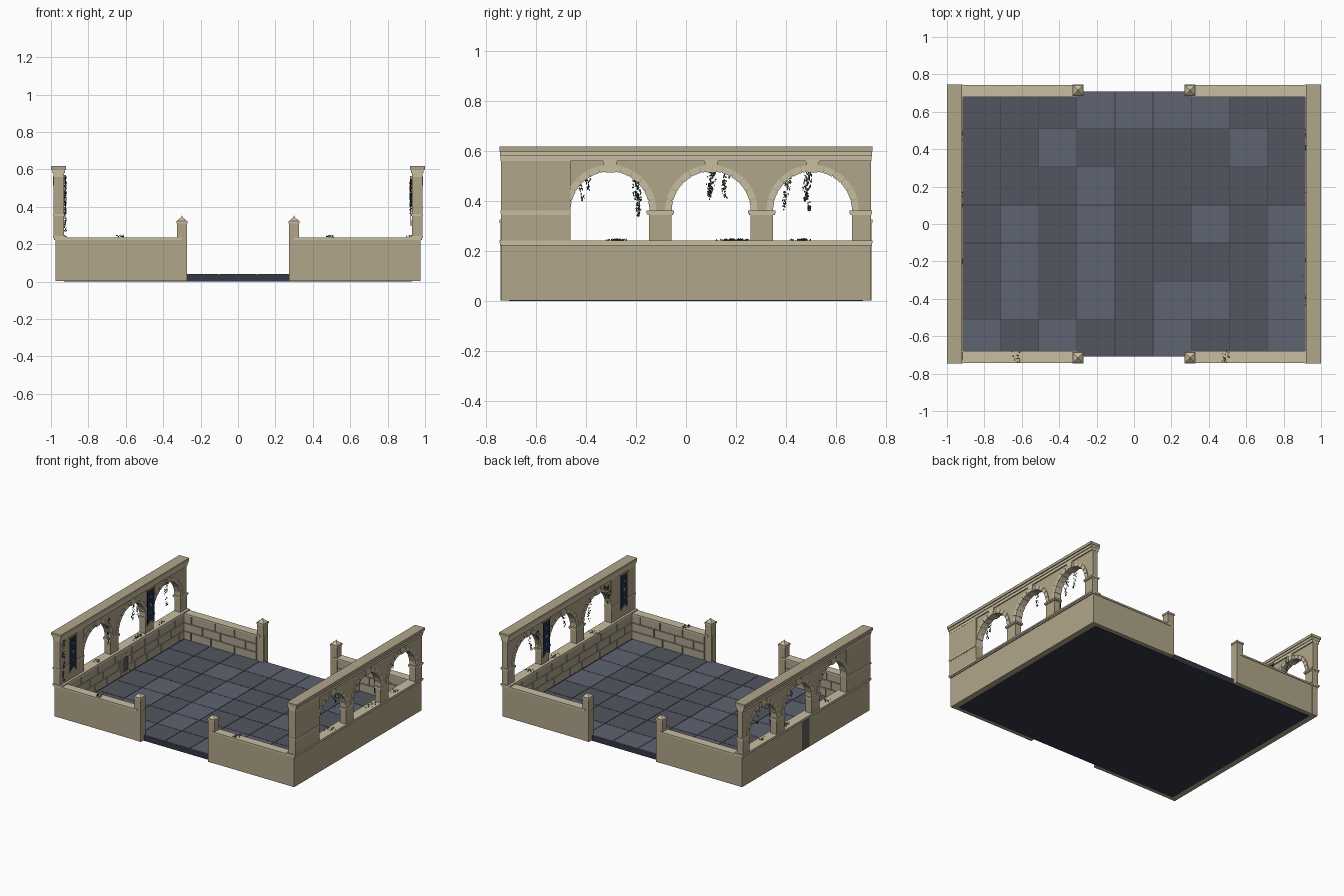
import bpy, bmesh, math, random
from mathutils import Vector, Euler

if "Cube" in bpy.data.objects:
    bpy.data.objects.remove(bpy.data.objects["Cube"])

random.seed(4)

def mat(name, r, g, b):
    m = bpy.data.materials.new(name)
    m.diffuse_color = (r, g, b, 1)
    m.use_nodes = True
    m.node_tree.nodes["Principled BSDF"].inputs["Base Color"].default_value = m.diffuse_color
    return m

STONE = mat("stone", 0.44, 0.38, 0.255)
TRIM = mat("pale_stone", 0.58, 0.51, 0.36)
BLOCK = mat("block_stone", 0.42, 0.37, 0.27)
SLAB = mat("slab", 0.035, 0.04, 0.06)
TILE_L = mat("tile_light", 0.11, 0.125, 0.165)
TILE_D = mat("tile_dark", 0.085, 0.092, 0.115)
NAVY = mat("navy_cloth", 0.015, 0.025, 0.08)
GOLD = mat("gold", 0.55, 0.36, 0.08)
LEAF = mat("leaf", 0.03, 0.06, 0.025)
DARK = mat("niche_shadow", 0.12, 0.11, 0.09)

def prism(bm, pts, x0, x1):
    """Extrude a (y, z) outline from x0 to x1."""
    a = [bm.verts.new((x0, y, z)) for y, z in pts]
    b = [bm.verts.new((x1, y, z)) for y, z in pts]
    bm.faces.new(a)
    bm.faces.new(b[::-1])
    for i in range(len(a)):
        j = (i + 1) % len(a)
        bm.faces.new((a[j], a[i], b[i], b[j]))

def box(bm, x0, x1, y0, y1, z0, z1):
    prism(bm, [(y0, z0), (y1, z0), (y1, z1), (y0, z1)], x0, x1)

def finish(bm, name, material):
    bmesh.ops.recalc_face_normals(bm, faces=bm.faces)
    me = bpy.data.meshes.new(name)
    bm.to_mesh(me)
    bm.free()
    me.materials.append(material)
    ob = bpy.data.objects.new(name, me)
    bpy.context.collection.objects.link(ob)
    return ob

def boxes(name, material, *dims):
    bm = bmesh.new()
    for d in dims:
        box(bm, *d)
    return finish(bm, name, material)

# floor slab and tiles
boxes("floor_slab", SLAB, (-0.93, 0.93, -0.708, 0.708, 0, 0.038))
P = 0.2033
rows = ["DDDLLLLDD", "DDLDDDDLD", "DDDLDDDDD", "DLDLDDLDL",
        "DLDLDDDDL", "DLDLDLLDL", "LDLDDLDDL"]
for key, m in (("L", TILE_L), ("D", TILE_D)):
    bm = bmesh.new()
    for r, row in enumerate(rows):
        for c, k in enumerate(row):
            if k == key:
                x, y = (c - 4) * P, (3 - r) * P
                h = P / 2 - 0.0015
                box(bm, x - h, x + h, max(y - h, -0.707), min(y + h, 0.707), 0.03, 0.042)
    finish(bm, "floor_tiles_" + key, m)

def block_spans(a, b, row):
    """Cut a wall length into staggered blocks."""
    cuts, t = [a], a + (0.09 if row % 2 else 0.18)
    while t < b - 0.05:
        cuts.append(t)
        t += random.uniform(0.14, 0.21)
    cuts.append(b)
    return [(p + 0.003, q - 0.003) for p, q in zip(cuts, cuts[1:])]

# arcade geometry
CENTRES = (-0.304, 0.101, 0.506)
SPRING, R_IN, R_OUT = 0.36, 0.158, 0.185
PIERS = ((-0.148, -0.058), (0.258, 0.348), (0.664, 0.74))

def arc(c, r, a0, a1, n):
    return [(c + r * math.cos(a0 + (a1 - a0) * i / n),
             SPRING + r * math.sin(a0 + (a1 - a0) * i / n)) for i in range(n + 1)]

for s, side in ((-1, "left"), (1, "right")):
    # side parapet with block facing inside
    boxes(side + "_low_wall", STONE, (s * 0.931, s * 0.975, -0.74, 0.74, 0.003, 0.225))
    bm = bmesh.new()
    for row in range(3):
        z = 0.042 + row * 0.061
        for p, q in block_spans(-0.69, 0.69, row):
            box(bm, s * 0.921, s * 0.935, p, q, z + 0.002, z + 0.058)
    finish(bm, side + "_wall_blocks", BLOCK)
    boxes(side + "_wall_cap", TRIM, (s * 0.917, s * 0.983, -0.743, 0.743, 0.223, 0.233),
          (s * 0.914, s * 0.988, -0.745, 0.745, 0.232, 0.243))

    # solid end, piers and arched spandrel
    boxes(side + "_end_wall", STONE, (s * 0.931, s * 0.986, -0.74, -0.462, 0.24, 0.562))
    boxes(side + "_piers", STONE, *[(s * 0.934, s * 0.982, a, b, 0.24, 0.35) for a, b in PIERS])
    outline = [(-0.47, SPRING)]
    for c in CENTRES:
        outline += arc(c, R_IN + 0.004, math.pi, 0, 24)
    outline += [(0.74, SPRING), (0.74, 0.562), (-0.47, 0.562)]
    bm = bmesh.new()
    prism(bm, outline, s * 0.938, s * 0.979)
    finish(bm, side + "_spandrel", STONE)

    # impost mouldings
    spans = [(-0.742, -0.462)] + [(a - 0.01, min(b + 0.01, 0.744)) for a, b in PIERS]
    boxes(side + "_imposts", TRIM,
          *[(s * 0.93, s * 0.987, a + 0.004, b - 0.003, 0.343, 0.351) for a, b in spans],
          *[(s * 0.926, s * 0.99, a, b, 0.35, 0.361) for a, b in spans])

    # arch stones and keystones
    bm = bmesh.new()
    for c in CENTRES:
        for i in range(12):
            a0, a1 = i * math.pi / 12 + 0.01, (i + 1) * math.pi / 12 - 0.01
            prism(bm, arc(c, R_IN, a0, a1, 2) + arc(c, R_OUT, a1, a0, 2), s * 0.932, s * 0.984)
    finish(bm, side + "_arch_stones", TRIM)
    bm = bmesh.new()
    for c in CENTRES:
        prism(bm, [(c - 0.019, 0.514), (c + 0.019, 0.514), (c + 0.028, 0.562), (c - 0.028, 0.562)],
              s * 0.927, s * 0.989)
    finish(bm, side + "_keystones", TRIM)

    # cornice
    boxes(side + "_cornice", TRIM, (s * 0.93, s * 0.987, -0.741, 0.741, 0.56, 0.58),
          (s * 0.925, s * 0.993, -0.743, 0.743, 0.58, 0.598))
    boxes(side + "_coping", STONE, (s * 0.92, s, -0.746, 0.746, 0.597, 0.617))

    # banners with rod, trim and diamond ornaments
    for n, y in enumerate((-0.6, 0.304)):
        name = f"{side}_banner_{n}"
        bm = bmesh.new()
        prism(bm, [(y - 0.04, 0.56), (y - 0.04, 0.305), (y, 0.33), (y + 0.04, 0.305), (y + 0.04, 0.56)],
              s * 0.923, s * 0.926)
        finish(bm, name, NAVY)
        bm = bmesh.new()
        box(bm, s * 0.919, s * 0.927, y - 0.047, y + 0.047, 0.557, 0.564)
        for z, d in ((0.50, 0.009), (0.44, 0.015), (0.38, 0.009)):
            prism(bm, [(y, z - d), (y + d * 0.7, z), (y, z + d), (y - d * 0.7, z)], s * 0.921, s * 0.924)
        for e in (-1, 1):
            prism(bm, [(y + e * 0.04, 0.298), (y + e * 0.04, 0.305), (y, 0.33), (y, 0.323)],
                  s * 0.922, s * 0.927)
        finish(bm, name + "_gold", GOLD)

# wall niche inside the left parapet, with plain backing outside
bm = bmesh.new()
half = [(0.034 * math.cos(i * math.pi / 8), 0.15 + 0.034 * math.sin(i * math.pi / 8)) for i in range(9)]
outer = [(y * 1.4, 0.15 + (z - 0.15) * 1.4) for y, z in half]
prism(bm, [(0.048, 0.06)] + outer + [(-0.048, 0.06), (-0.034, 0.06)] + half[::-1] + [(0.034, 0.06)],
      -0.93, -0.916)
box(bm, -0.93, -0.915, -0.052, 0.052, 0.05, 0.065)
finish(bm, "niche_frame", TRIM)
bm = bmesh.new()
prism(bm, [(0.034, 0.06)] + half + [(-0.034, 0.06)], -0.93, -0.92)
box(bm, -0.976, -0.97, -0.045, 0.045, 0.004, 0.222)
finish(bm, "niche_backing", DARK)

# front and back walls with gate posts
for t, end in ((-1, "front"), (1, "back")):
    for s, side in ((-1, "left"), (1, "right")):
        name = f"{end}_{side}_"
        boxes(name + "wall", STONE, (s * 0.272, s * 0.94, t * 0.694, t * 0.739, 0.003, 0.225))
        bm = bmesh.new()
        for row in range(3):
            z = 0.042 + row * 0.061
            for p, q in block_spans(0.328, 0.922, row):
                box(bm, s * p, s * q, t * 0.685, t * 0.698, z + 0.002, z + 0.058)
        finish(bm, name + "blocks", BLOCK)
        boxes(name + "cap", TRIM, (s * 0.3, s * 0.916, t * 0.68, t * 0.744, 0.223, 0.235))
        boxes(name + "post", STONE, (s * 0.274, s * 0.326, t * 0.687, t * 0.741, 0.003, 0.315))
        # post cap with pyramid and small finial
        bm = bmesh.new()
        box(bm, s * 0.27, s * 0.33, t * 0.684, t * 0.745, 0.312, 0.325)
        for r1, r2, z, h in ((0.037, 0.006, 0.3345, 0.019), (0.007, 0.001, 0.348, 0.012)):
            g = bmesh.ops.create_cone(bm, segments=4, cap_ends=True, radius1=r1, radius2=r2, depth=h)
            bmesh.ops.rotate(bm, verts=g["verts"], matrix=Euler((0, 0, math.pi / 4)).to_matrix())
            bmesh.ops.translate(bm, verts=g["verts"], vec=(s * 0.3, t * 0.7145, z))
        finish(bm, name + "post_cap", TRIM)

# ivy: small diamond leaves
def leaf(bm, p):
    k = random.uniform(0.004, 0.0065)
    rot = Euler([random.uniform(-0.7, 0.7), random.uniform(0.9, 2.2), random.uniform(-0.7, 0.7)]).to_matrix()
    bm.faces.new([bm.verts.new(Vector(p) + rot @ Vector(v) * k)
                  for v in ((1, 0, 0), (0, 0.7, 0), (-1, 0, 0), (0, -0.7, 0))])

def strand(bm, x, y, z0, z1):
    ph = random.random() * 6
    for i in range(int((z1 - z0) * 420)):
        z = random.uniform(z0, z1)
        w = 0.005 + 0.012 * (z - z0) / (z1 - z0)
        leaf(bm, (x + random.uniform(-0.007, 0.007),
                  y + 0.008 * math.sin(z * 40 + ph) + random.uniform(-w, w), z))

def clump(bm, x, y):
    for i in range(26):
        leaf(bm, (x + random.gauss(0, 0.012), y + random.gauss(0, 0.018), 0.243 + random.uniform(-0.004, 0.004)))

IVY = {-1: [(-0.71, 0.27, 0.57), (-0.195, 0.34, 0.53), (0.10, 0.40, 0.53), (0.16, 0.41, 0.53),
            (0.485, 0.36, 0.56)],
       1: [(-0.42, 0.40, 0.54), (-0.385, 0.44, 0.55), (-0.195, 0.36, 0.5), (0.10, 0.42, 0.53),
           (0.40, 0.36, 0.52), (0.485, 0.40, 0.55)]}
for s in (-1, 1):
    bm = bmesh.new()
    for y, z0, z1 in IVY[s]:
        strand(bm, s * 0.925, y, z0, z1)
    for y in (-0.28, 0.17, 0.22, 0.46):
        clump(bm, s * 0.945, y)
    clump(bm, 0.49 if s > 0 else -0.63, -0.71)
    finish(bm, "ivy_right" if s > 0 else "ivy_left", LEAF)
